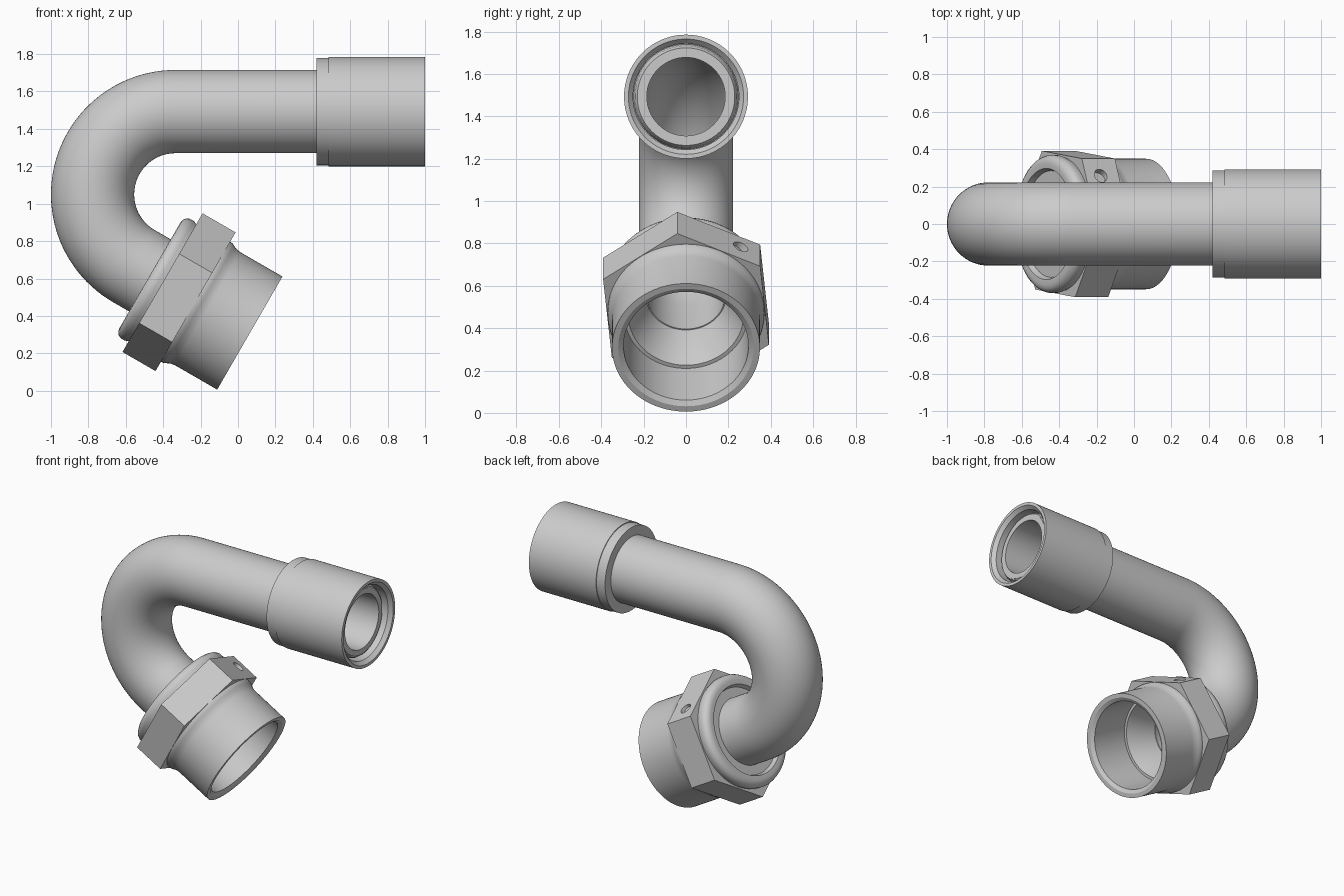
import bpy, bmesh, math
from mathutils import Vector

if "Cube" in bpy.data.objects:
    bpy.data.objects.remove(bpy.data.objects["Cube"])

metal = bpy.data.materials.new("grey metal")
metal.diffuse_color = (0.6, 0.6, 0.6, 1)
metal.use_nodes = True
metal.node_tree.nodes["Principled BSDF"].inputs["Base Color"].default_value = metal.diffuse_color

Y = Vector((0, 1, 0))
AXIS_Z = 1.4925                      # height of the straight pipe axis
BEND_R = 0.443                       # bend radius of the pipe centre line
BEND_C = Vector((-0.3345, 0, AXIS_Z - BEND_R))
TURN = math.radians(150)


def ring(centre, side, radius, n, start=0.0):
    """Circle of points in the plane of 'side' and the y axis."""
    return [centre + radius * (math.cos(a) * side + math.sin(a) * Y)
            for a in (start + 2 * math.pi * i / n for i in range(n))]


def skin(name, rings):
    """Join rings into a closed tube wall (the last ring meets the first)."""
    bm = bmesh.new()
    rows = [[bm.verts.new(p) for p in r] for r in rings]
    n = len(rows[0])
    for k, a in enumerate(rows):
        b = rows[(k + 1) % len(rows)]
        for i in range(n):
            j = (i + 1) % n
            bm.faces.new((a[i], a[j], b[j], b[i]))
    bmesh.ops.recalc_face_normals(bm, faces=bm.faces)
    mesh = bpy.data.meshes.new(name)
    bm.to_mesh(mesh)
    bm.free()
    mesh.materials.append(metal)
    ob = bpy.data.objects.new(name, mesh)
    bpy.context.collection.objects.link(ob)
    return ob


def activate(ob):
    bpy.ops.object.select_all(action='DESELECT')
    ob.select_set(True)
    bpy.context.view_layer.objects.active = ob


def smooth(ob, angle=30):
    activate(ob)
    bpy.ops.object.shade_smooth_by_angle(angle=math.radians(angle))


def revolve(name, profile, origin, axis, side, n=96, start=0.0):
    """Spin a closed (distance along axis, radius) profile."""
    return skin(name, [ring(origin + t * axis, side, r, n, start) for t, r in profile])


# Frame of the nut at the end of the bend
end_a = math.pi / 2 + TURN
P0 = BEND_C + BEND_R * Vector((math.cos(end_a), 0, math.sin(end_a)))
D = Vector((-math.sin(end_a), 0, math.cos(end_a)))
S = Vector((-math.cos(end_a), 0, -math.sin(end_a)))

# Hollow pipe: straight run, bend, short straight into the nut
up = Vector((0, 0, 1))
path = [(Vector((0.95, 0, AXIS_Z)), up)]
for i in range(49):
    a = math.pi / 2 + TURN * i / 48
    out = Vector((math.cos(a), 0, math.sin(a)))
    path.append((BEND_C + BEND_R * out, out))
path.append((P0 + 0.22 * D, -S))
pipe = skin("bent_pipe", [ring(c, s, 0.2225, 64) for c, s in path]
            + [ring(c, s, 0.185, 64) for c, s in reversed(path)])
smooth(pipe)

# Sleeve nut on the straight end
sleeve = revolve("sleeve", [
    (0.42, 0.215), (0.42, 0.287), (0.485, 0.287), (0.485, 0.2925),
    (1.0, 0.2925), (1.0, 0.272), (0.975, 0.25), (0.89, 0.25), (0.89, 0.215)],
    Vector((0, 0, AXIS_Z)), Vector((1, 0, 0)), up)
smooth(sleeve)

# Tapered ferrule around the pipe mouth
ferrule = revolve("ferrule", [(0.88, 0.215), (0.88, 0.249), (0.93, 0.24), (0.945, 0.23), (0.945, 0.215)],
                  Vector((0, 0, AXIS_Z)), Vector((1, 0, 0)), up)
smooth(ferrule)

# Round body of the fitting: rounded collar, flared neck, bore and inner cone
body = revolve("fitting_body", [
    (0.13, 0.215), (0.13, 0.285), (0.10, 0.297), (0.098, 0.325), (0.102, 0.345),
    (0.114, 0.361), (0.132, 0.369), (0.155, 0.369), (0.176, 0.362),
    (0.375, 0.362), (0.38, 0.37), (0.395, 0.369), (0.41, 0.362), (0.43, 0.353),
    (0.455, 0.349), (0.715, 0.349), (0.715, 0.32), (0.70, 0.295),
    (0.41, 0.29), (0.41, 0.272), (0.22, 0.19), (0.20, 0.19), (0.20, 0.215)],
    P0, D, S)
smooth(body)

# Hexagon with a blind hole in one flat
HEX_R = 0.43
TILT = math.radians(-5.5)
hexagon = revolve("hexagon", [(0.176, HEX_R), (0.38, HEX_R), (0.38, 0.345), (0.176, 0.345)],
                  P0, D, S, 6, TILT)
flat = math.radians(30) + TILT
normal = math.cos(flat) * S + math.sin(flat) * Y
tangent = -math.sin(flat) * S + math.cos(flat) * Y
spot = P0 + 0.268 * D + HEX_R * math.cos(math.pi / 6) * normal + 0.114 * tangent
bpy.ops.mesh.primitive_cylinder_add(vertices=24, radius=0.038, depth=0.1, location=spot,
                                    rotation=normal.to_track_quat('Z', 'Y').to_euler())
cutter = bpy.context.object
cutter.name = "hole_cutter"
cutter.hide_render = True
cutter.data.materials.append(metal)
activate(hexagon)
cut = hexagon.modifiers.new("hole", 'BOOLEAN')
cut.operation = 'DIFFERENCE'
cut.solver = 'EXACT'
cut.object = cutter
bpy.ops.object.modifier_apply(modifier=cut.name)
bpy.data.objects.remove(cutter)
smooth(hexagon)
